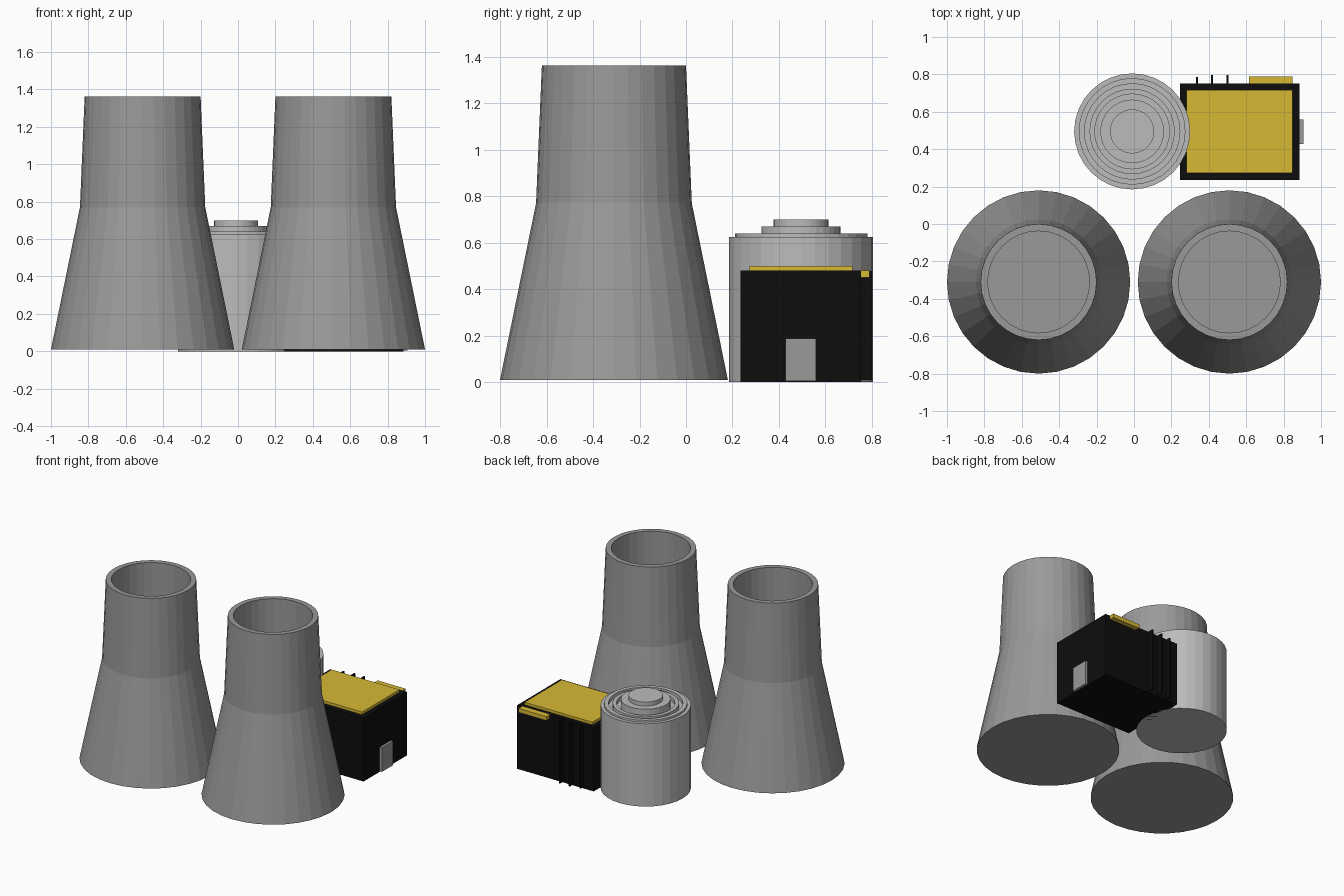
import bpy, bmesh, math

if "Cube" in bpy.data.objects:
    bpy.data.objects.remove(bpy.data.objects["Cube"])


def material(name, rgb):
    m = bpy.data.materials.new(name)
    m.diffuse_color = (*rgb, 1)
    m.use_nodes = True
    m.node_tree.nodes["Principled BSDF"].inputs["Base Color"].default_value = m.diffuse_color
    return m


concrete = material("concrete", (0.32, 0.32, 0.32))
pale = material("pale_concrete", (0.5, 0.5, 0.5))
black = material("black", (0.004, 0.004, 0.004))
yellow = material("yellow", (0.68, 0.48, 0.035))


def finish(name, bm, mat):
    bmesh.ops.recalc_face_normals(bm, faces=bm.faces)
    me = bpy.data.meshes.new(name)
    bm.to_mesh(me)
    bm.free()
    ob = bpy.data.objects.new(name, me)
    me.materials.append(mat)
    bpy.context.collection.objects.link(ob)
    return ob


def lathe(name, profile, loc, mat, sides=32):
    """Spin (radius, z) points into a capped faceted solid."""
    bm = bmesh.new()
    rings = [[bm.verts.new((r * math.cos(2 * math.pi * i / sides),
                            r * math.sin(2 * math.pi * i / sides), z))
              for i in range(sides)] for r, z in profile]
    for a, b in zip(rings, rings[1:]):
        for i in range(sides):
            j = (i + 1) % sides
            bm.faces.new((a[i], a[j], b[j], b[i]))
    bm.faces.new(rings[0][::-1])
    bm.faces.new(rings[-1])
    ob = finish(name, bm, mat)
    ob.location = loc
    return ob


def box(name, lo, hi, mat):
    bm = bmesh.new()
    bmesh.ops.create_cube(bm, size=1)
    for v in bm.verts:
        v.co = [(l + h) / 2 + c * (h - l) for l, h, c in zip(lo, hi, v.co)]
    return finish(name, bm, mat)


# Two cooling towers with hollow tops
tower = [(0.49, 0.01), (0.335, 0.77), (0.31, 1.363), (0.272, 1.363), (0.272, 0.77)]
for side, x in (("left", -0.51), ("right", 0.51)):
    lathe(f"cooling_tower_{side}", tower, (x, -0.31, 0), concrete)

# Reactor drum with ridged, stepped lid
reactor = [(0.31, 0), (0.31, 0.625), (0.285, 0.625), (0.285, 0.64), (0.255, 0.64),
           (0.255, 0.61), (0.228, 0.61), (0.228, 0.64), (0.2, 0.64), (0.2, 0.61),
           (0.17, 0.61), (0.17, 0.67), (0.118, 0.67), (0.118, 0.7)]
lathe("reactor_drum", reactor, (-0.01, 0.495, 0), pale)

# Plant building with roof, side door, back awning and back fins
box("building", (0.245, 0.235, 0), (0.885, 0.752, 0.48), black)
box("roof_panel", (0.28, 0.273, 0.475), (0.847, 0.717, 0.5), yellow)
box("side_door", (0.88, 0.427, 0.005), (0.905, 0.56, 0.187), concrete)
box("back_awning", (0.615, 0.745, 0.45), (0.847, 0.789, 0.48), yellow)
for i, (x, y) in enumerate(((0.336, 0.785), (0.417, 0.797), (0.5, 0.797))):
    box(f"back_fin_{i + 1}", (x - 0.005, 0.745, 0.01), (x + 0.005, y, 0.479), black)
